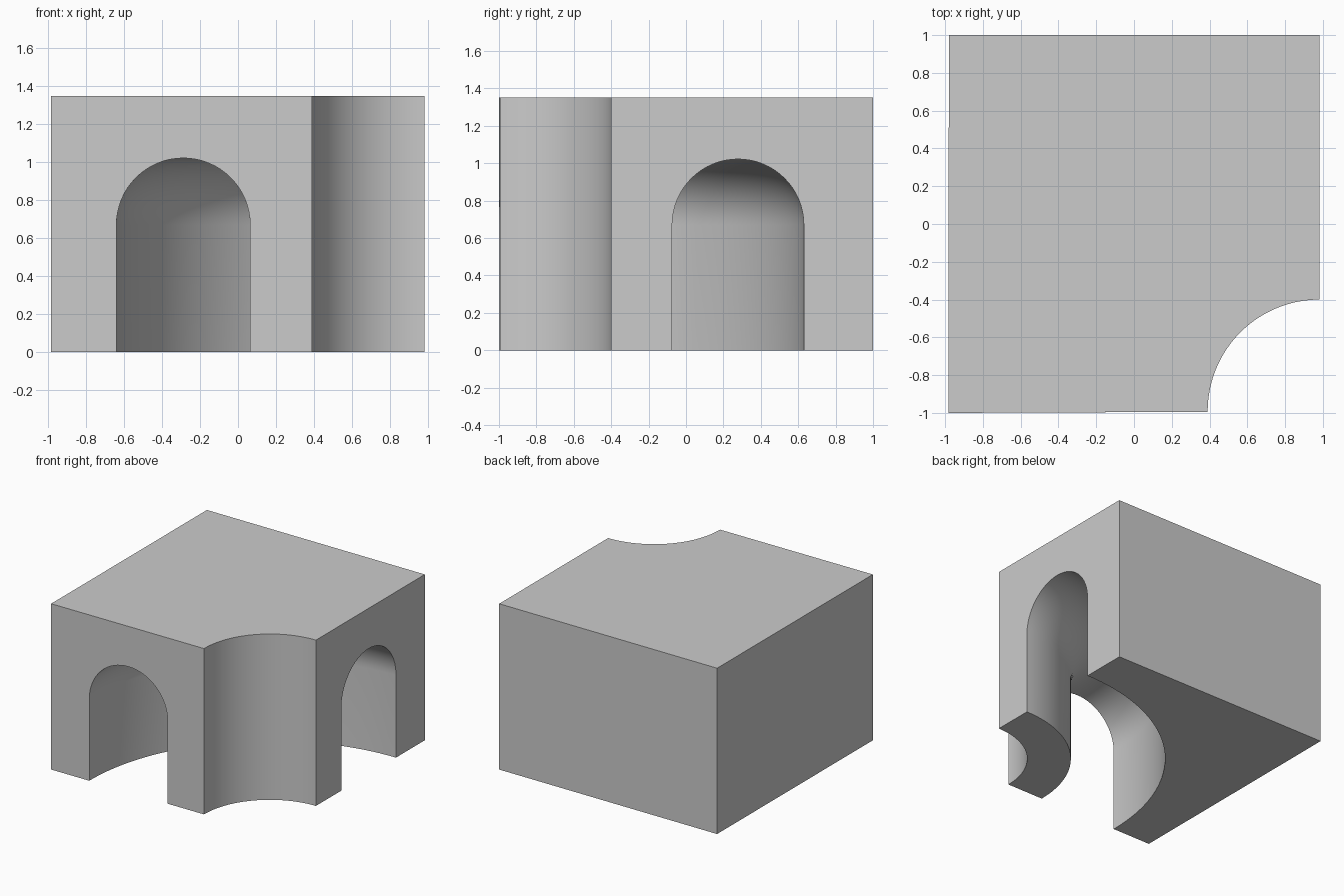
import bpy, bmesh
from math import cos, sin, pi, radians
from mathutils import Matrix

if "Cube" in bpy.data.objects:
    bpy.data.objects.remove(bpy.data.objects["Cube"])

CORNER = (0.982, -0.992, 0)   # axis shared by the corner scoop and the curved tunnel


def make_object(name, bm):
    bmesh.ops.recalc_face_normals(bm, faces=bm.faces[:])
    mesh = bpy.data.meshes.new(name)
    bm.to_mesh(mesh)
    bm.free()
    ob = bpy.data.objects.new(name, mesh)
    bpy.context.collection.objects.link(ob)
    return ob


def prism(name, outline, z0, z1):
    bm = bmesh.new()
    face = bm.faces.new([bm.verts.new((x, y, z0)) for x, y in outline])
    top = bmesh.ops.extrude_face_region(bm, geom=[face])
    verts = [g for g in top["geom"] if isinstance(g, bmesh.types.BMVert)]
    bmesh.ops.translate(bm, verts=verts, vec=(0, 0, z1 - z0))
    return make_object(name, bm)


# Solid block
block = prism("curved_tunnel_block",
              [(-0.983, -1), (0.982, -0.992), (0.982, 1), (-0.98, 1)], 0, 1.35)

# Quarter-round scoop out of the front right corner
bm = bmesh.new()
bmesh.ops.create_cone(bm, cap_ends=True, segments=128, radius1=0.592, radius2=0.592,
                      depth=2, matrix=Matrix.Translation((CORNER[0], CORNER[1], 0.675)))
scoop = make_object("corner_scoop_cutter", bm)

# Arched tunnel bending from the front face to the right face
mid, half, spring = 1.27, 0.352, 0.67
profile = [(mid - half, -0.2), (mid + half, -0.2)]
profile += [(mid + half * cos(pi * i / 32), spring + half * sin(pi * i / 32)) for i in range(33)]
bm = bmesh.new()
start = radians(85)
verts = [bm.verts.new((CORNER[0] + r * cos(start), CORNER[1] + r * sin(start), z))
         for r, z in profile]
cap = bm.faces.new(verts)
bmesh.ops.spin(bm, geom=[cap] + cap.edges[:] + verts, cent=CORNER, axis=(0, 0, 1),
               angle=radians(100), steps=40, use_duplicate=False)
# restore the starting end cap if the sweep consumed it
bmesh.ops.holes_fill(bm, edges=[e for e in bm.edges if e.is_boundary], sides=0)
tunnel = make_object("arched_tunnel_cutter", bm)

# Carve both shapes
for cutter in (scoop, tunnel):
    mod = block.modifiers.new(cutter.name, "BOOLEAN")
    mod.operation = "DIFFERENCE"
    mod.solver = "EXACT"
    mod.object = cutter
bpy.context.view_layer.objects.active = block
block.select_set(True)
for mod in block.modifiers[:]:
    bpy.ops.object.modifier_apply(modifier=mod.name)
for cutter in (scoop, tunnel):
    bpy.data.objects.remove(cutter)

bpy.ops.object.shade_smooth_by_angle(angle=radians(30))
